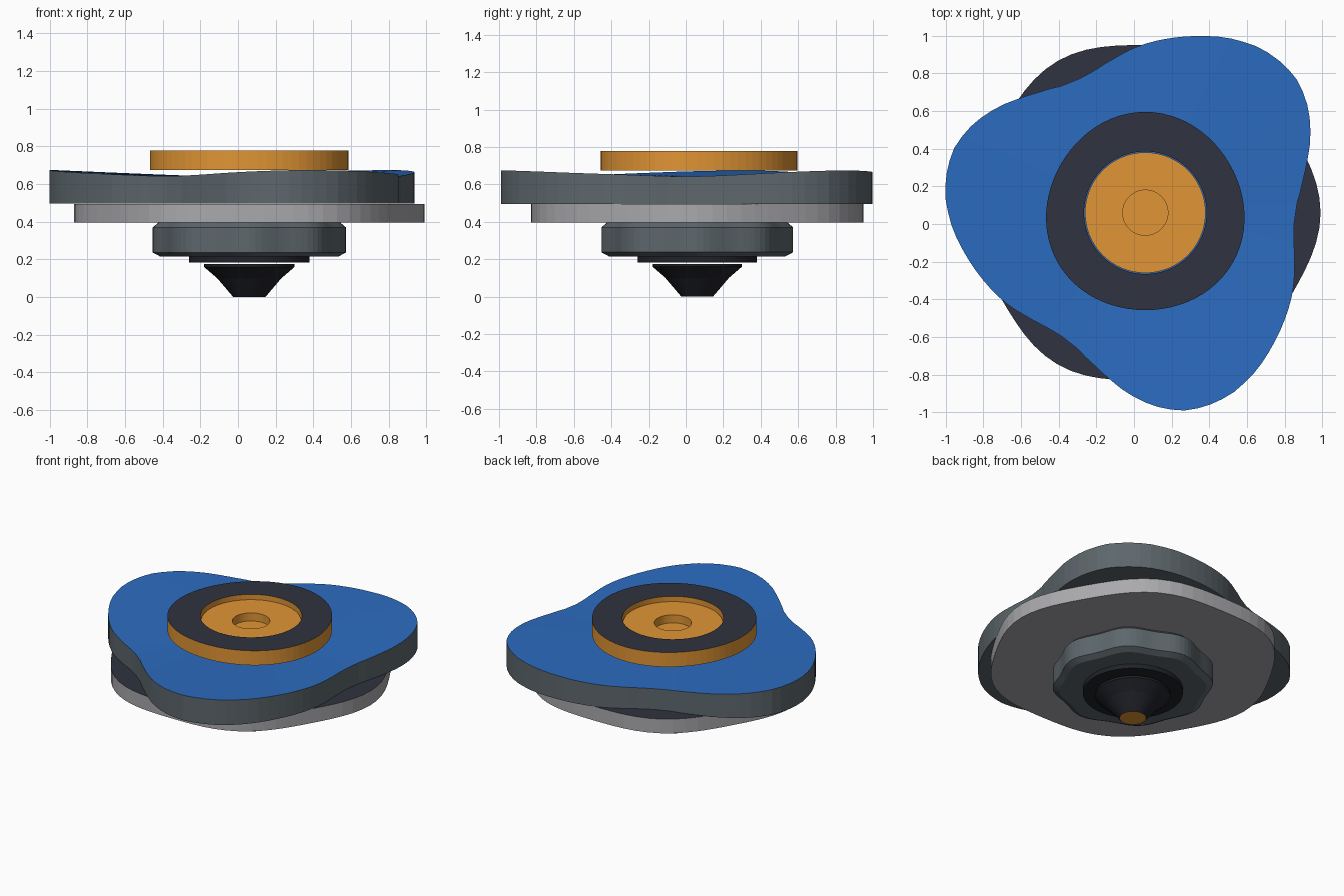
import bpy, bmesh
from math import sin, cos, radians, degrees, pi

if "Cube" in bpy.data.objects:
    bpy.data.objects.remove(bpy.data.objects["Cube"])

CX = CY = 0.06   # spin axis


def material(name, rgb):
    m = bpy.data.materials.new(name)
    m.diffuse_color = (*rgb, 1)
    m.use_nodes = True
    m.node_tree.nodes["Principled BSDF"].inputs["Base Color"].default_value = m.diffuse_color
    return m


BLUE = material("blue", (0.025, 0.15, 0.53))
ORANGE = material("orange", (0.75, 0.3, 0.035))
DARK = material("charcoal", (0.03, 0.033, 0.05))
SLATE = material("slate", (0.11, 0.135, 0.15))
STEEL = material("steel", (0.4, 0.4, 0.42))
BLACK = material("black", (0.015, 0.016, 0.022))


def loft(name, rings, mats, n=72, bottom=None, top=None, loop=False):
    """Skin rings of (radius, z), each a number or function of angle; one material per band."""
    bm = bmesh.new()
    used = []

    def slot(m):
        if m not in used:
            used.append(m)
        return used.index(m)

    def val(v, a):
        return v(a) if callable(v) else v

    loops = []
    for r, z in rings:
        loops.append([bm.verts.new((CX + val(r, a) * cos(a), CY + val(r, a) * sin(a), val(z, a)))
                      for a in (2 * pi * i / n for i in range(n))])
    pairs = list(zip(loops, loops[1:])) + ([(loops[-1], loops[0])] if loop else [])
    for (lo, hi), m in zip(pairs, mats):
        for i in range(n):
            j = (i + 1) % n
            bm.faces.new((lo[i], lo[j], hi[j], hi[i])).material_index = slot(m)
    if bottom:
        bm.faces.new(loops[0][::-1]).material_index = slot(bottom)
    if top:
        bm.faces.new(loops[-1]).material_index = slot(top)
    bmesh.ops.recalc_face_normals(bm, faces=bm.faces)
    me = bpy.data.meshes.new(name)
    bm.to_mesh(me)
    bm.free()
    for m in used:
        me.materials.append(m)
    ob = bpy.data.objects.new(name, me)
    bpy.context.collection.objects.link(ob)
    return ob


def wave(base, amp, count, phase=0, scale=1):
    return lambda a: scale * (base + amp * cos(count * (a - radians(phase))))


# Skewed blade outline: (degrees from lobe peak, radius), repeated three times
BLADE = [(-52, .79), (-44, .803), (-36, .85), (-30, .895), (-24, .95), (-18, 1.0),
         (-12, 1.042), (-6, 1.07), (0, 1.077), (8, 1.067), (18, 1.025), (27, .975),
         (36, .93), (45, .887), (55, .832), (62, .803), (68, .79)]


def blade_r(a):
    p = (degrees(a) - 47 + 52) % 120 - 52
    for (p0, r0), (p1, r1) in zip(BLADE, BLADE[1:]):
        if p <= p1:
            return r0 + (r1 - r0) * (p - p0) / (p1 - p0)
    return BLADE[-1][1]


def blade_z(a):
    return 0.642 + 0.032 * (blade_r(a) - 0.79) / 0.287


# Pointed tip with coloured contact face
loft("tip", [(.085, 0), (.17, .1), (.24, .16), (.24, .175)], [BLACK] * 3,
     n=48, bottom=ORANGE, top=BLACK)

# Collar above the tip
loft("tip_collar", [(.32, .183), (.32, .216)], [BLACK], n=64, bottom=BLACK, top=BLACK)

# Eight-lobed chamfered spin base
base = (.498, .015, 8)
loft("spin_base", [(wave(*base, scale=.92), .215), (wave(*base), .237),
                   (wave(*base), .37), (wave(*base, scale=.94), .396)],
     [SLATE] * 3, n=96, bottom=SLATE, top=SLATE)

# Six-lobed weight disc
disc = wave(.91, .02, 6)
loft("weight_disc", [(disc, .395), (disc, .495)], [STEEL], n=72, bottom=STEEL, top=DARK)

# Three-bladed attack ring, dished towards the middle
loft("attack_ring", [(blade_r, .496), (blade_r, blade_z), (.3, .642)], [SLATE, BLUE],
     n=96, bottom=SLATE, top=BLUE)

# Rounded-triangle face ring with dark top
face = wave(.526, .009, 3, 90)
loft("face_ring", [(.325, .675), (face, .675), (face, .777), (.325, .777)],
     [ORANGE, ORANGE, DARK, ORANGE], n=72, loop=True)

# Recessed centre hub with socket
loft("hub", [(.32, .675), (.32, .742), (.12, .742), (.12, .685)], [ORANGE] * 3,
     n=64, bottom=ORANGE, top=ORANGE)
